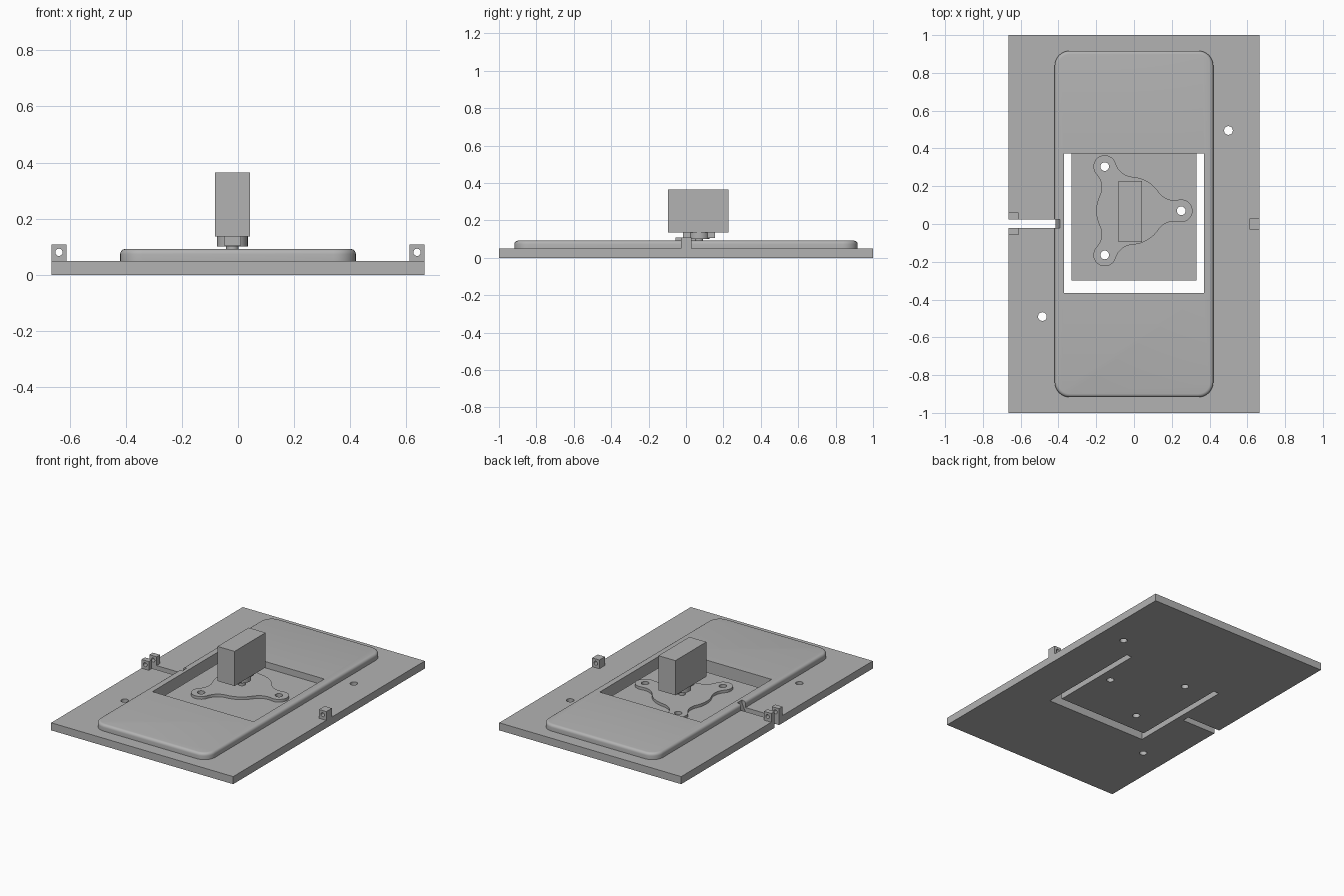
import bpy, bmesh
from math import sin, cos, radians, degrees, acos, atan2
from mathutils import Vector

if "Cube" in bpy.data.objects:
    bpy.data.objects.remove(bpy.data.objects["Cube"])

grey = bpy.data.materials.new("plain grey")
grey.use_nodes = True
grey.diffuse_color = (0.45, 0.45, 0.45, 1)
grey.node_tree.nodes["Principled BSDF"].inputs["Base Color"].default_value = grey.diffuse_color


def arc(cx, cy, r, a0, a1, n):
    steps = [radians(a0 + (a1 - a0) * i / n) for i in range(n + 1)]
    return [(cx + r * cos(a), cy + r * sin(a)) for a in steps]


def circle(cx, cy, r, n=24):
    return arc(cx, cy, r, 0, 360, n)[:-1]


def rect(x0, x1, y0, y1):
    return [(x0, y0), (x1, y0), (x1, y1), (x0, y1)]


def prism(name, pts, lo, hi, axis="z", round_top=0):
    """Extrude a closed outline from lo to hi along z or y."""
    bm = bmesh.new()
    place = (lambda p, t: (p[0], p[1], t)) if axis == "z" else (lambda p, t: (p[0], t, p[1]))
    face = bm.faces.new([bm.verts.new(place(p, lo)) for p in pts])
    top = bmesh.ops.extrude_face_region(bm, geom=[face])["geom"]
    shift = Vector(place((0, 0), hi - lo))
    bmesh.ops.translate(bm, vec=shift, verts=[g for g in top if isinstance(g, bmesh.types.BMVert)])
    bmesh.ops.recalc_face_normals(bm, faces=bm.faces[:])
    if round_top:
        rim = [e for e in bm.edges if all(v.co.z > hi - 1e-4 for v in e.verts)]
        bmesh.ops.bevel(bm, geom=rim, offset=round_top, segments=4, profile=0.5, affect="EDGES")
    mesh = bpy.data.meshes.new(name)
    bm.to_mesh(mesh)
    bm.free()
    mesh.materials.append(grey)
    ob = bpy.data.objects.new(name, mesh)
    bpy.context.collection.objects.link(ob)
    return ob


def combine(ob, other, operation="DIFFERENCE"):
    """Apply a boolean and discard the helper."""
    mod = ob.modifiers.new("cut", "BOOLEAN")
    mod.operation, mod.object, mod.solver = operation, other, "EXACT"
    bpy.context.view_layer.objects.active = ob
    bpy.ops.object.modifier_apply(modifier=mod.name)
    bpy.data.objects.remove(other)


def smooth(ob):
    bpy.ops.object.select_all(action="DESELECT")
    ob.select_set(True)
    bpy.context.view_layer.objects.active = ob
    bpy.ops.object.shade_smooth_by_angle(angle=radians(30))


PLATE = 0.05      # top of the base plate
CX, CY = -0.02, 0.07   # motor axis
REACH, LOBE = 0.27, 0.06
arms = [(CX + REACH * cos(radians(a)), CY + REACH * sin(radians(a))) for a in (0, 120, 240)]

# Base plate with raised rounded panel
base = prism("base_plate", rect(-0.665, 0.665, -1, 1), 0, PLATE)
r, hx, hy = 0.08, 0.42, 0.917
panel = []
for i, (sx, sy) in enumerate([(1, 1), (-1, 1), (-1, -1), (1, -1)]):
    panel += arc(sx * (hx - r), sy * (hy - r), r, 90 * i, 90 * i + 90, 8)
combine(base, prism("panel", panel, 0.02, 0.092, round_top=0.018), "UNION")

# Recess, and the U-shaped slot that frees the flexing platform
combine(base, prism("recess", rect(-0.37, 0.37, -0.365, 0.372), PLATE, 0.2))
u_slot = [(-0.37, 0.372), (-0.37, -0.365), (0.37, -0.365), (0.37, 0.372),
          (0.33, 0.372), (0.33, -0.30), (-0.33, -0.30), (-0.33, 0.372)]
combine(base, prism("u_slot", u_slot, -0.1, 0.2))

# Cable slot from the edge, ramping up at its inner end
ramp = [(-0.8, -0.1), (-0.415, -0.1), (-0.415, 0.03), (-0.395, 0.07), (-0.378, 0.2), (-0.8, 0.2)]
combine(base, prism("cable_slot", ramp, -0.022, 0.025, axis="y"))

# Screw holes
for x, y in arms + [(0.5, 0.495), (-0.485, -0.49)]:
    combine(base, prism("hole", circle(x, y, 0.023), -0.1, 0.2))
smooth(base)

# Three-lobed mounting bracket: hub and lobe arcs joined by tangent fillets
hub, fil = 0.18, 0.10
d0, d1 = hub + fil, LOBE + fil
turn = degrees(acos((d0 ** 2 + REACH ** 2 - d1 ** 2) / (2 * d0 * REACH)))
fx, fy = d0 * cos(radians(turn)), d0 * sin(radians(turn))
tip = degrees(atan2(fy, fx - REACH))
third = arc(REACH, 0, LOBE, -tip, tip, 18)
third += arc(fx, fy, fil, tip - 180, turn - 180, 8)[1:]
third += arc(0, 0, hub, turn, 120 - turn, 8)[1:]
third += arc(fx * cos(radians(120)) + fy * sin(radians(120)),
             fx * sin(radians(120)) - fy * cos(radians(120)), fil, 300 - turn, 300 - tip, 8)[1:-1]
outline = []
for k in range(3):
    c, s = cos(radians(120 * k)), sin(radians(120 * k))
    outline += [(CX + x * c - y * s, CY + x * s + y * c) for x, y in third]
bracket = prism("mounting_bracket", outline, PLATE, 0.068)
for x, y in arms:
    combine(bracket, prism("hole", circle(x, y, 0.023), -0.1, 0.2))
smooth(bracket)

# Motor: shaft, gear housing and body
smooth(prism("motor_shaft", circle(CX, CY, 0.022), 0.068, 0.105))
housing = prism("gear_housing", circle(CX, CY, 0.055, 32), 0.10, 0.137)
combine(housing, prism("ears", rect(CX - 0.03, CX + 0.03, CY - 0.085, CY + 0.085), 0.105, 0.136), "UNION")
smooth(housing)
prism("motor_body", rect(-0.082, 0.042, -0.096, 0.228), 0.136, 0.365)

# Hinge lugs on the side edges
for name, side, y0, y1 in [("right_front_lug", -1, -0.057, -0.022), ("right_back_lug", -1, 0.025, 0.06),
                           ("left_lug", 1, -0.028, 0.03)]:
    x0, x1 = sorted((side * 0.612, side * 0.665))
    lug = prism(name, rect(x0, x1, y0, y1), PLATE, 0.108)
    combine(lug, prism("pin_hole", circle(side * 0.638, 0.08, 0.013, 20), -0.2, 0.2, axis="y"))
    smooth(lug)
